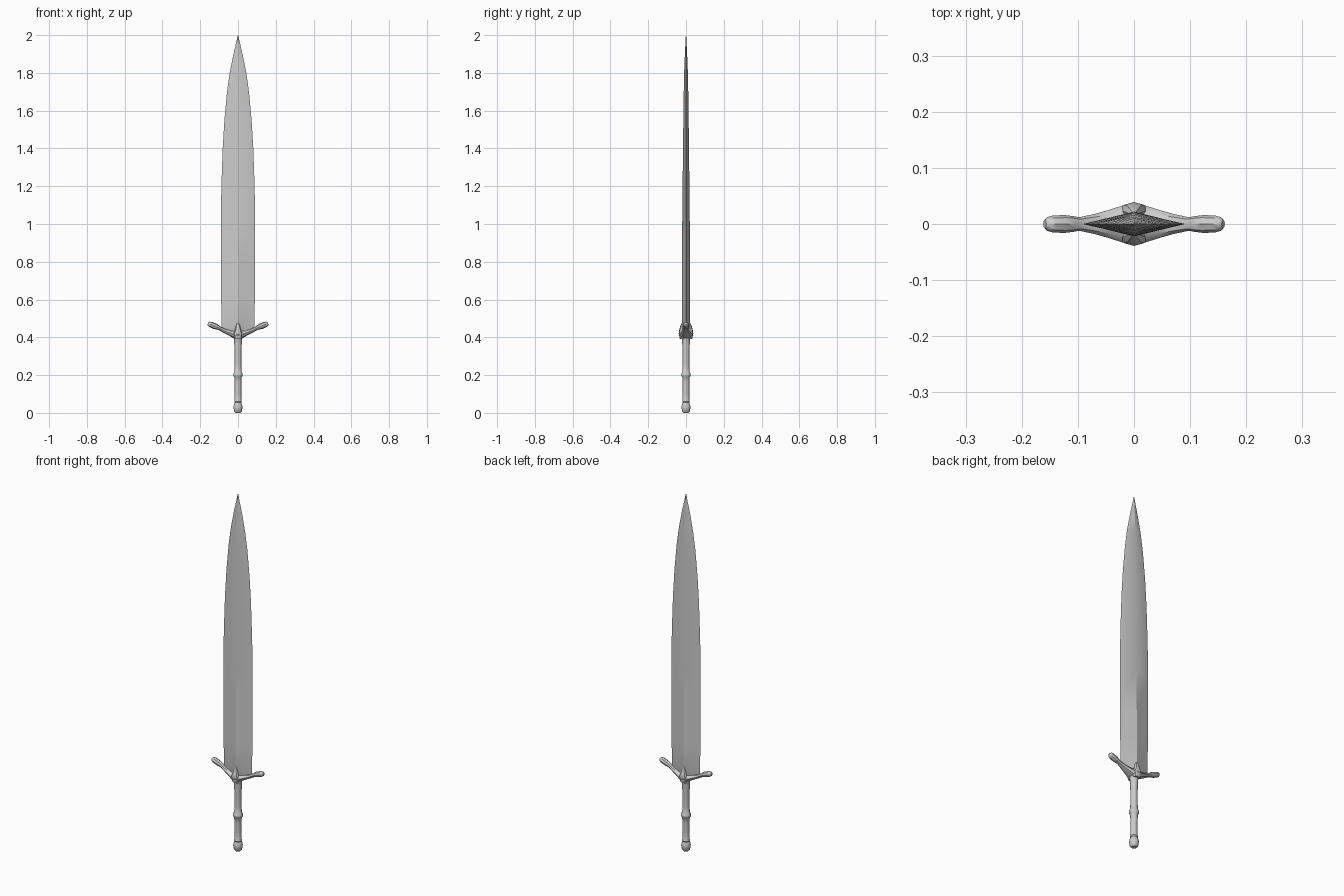
import bpy, bmesh, math
from mathutils import Vector


def loft(name, rings, n=8, angle=40, phase=0.0):
    """Skin a row of elliptical rings: (centre, u semi-axis, v semi-axis)."""
    bm = bmesh.new()
    loops = []
    for c, u, v in rings:
        c, u, v = Vector(c), Vector(u), Vector(v)
        loops.append([bm.verts.new(c + u * math.cos(a) + v * math.sin(a))
                      for a in (2 * math.pi * (i + phase) / n for i in range(n))])
    for a, b in zip(loops, loops[1:]):
        for i in range(n):
            j = (i + 1) % n
            bm.faces.new((a[i], a[j], b[j], b[i]))
    bm.faces.new(loops[0][::-1])
    bm.faces.new(loops[-1])
    bmesh.ops.remove_doubles(bm, verts=bm.verts, dist=1e-5)
    bmesh.ops.recalc_face_normals(bm, faces=bm.faces)
    me = bpy.data.meshes.new(name)
    bm.to_mesh(me)
    bm.free()
    ob = bpy.data.objects.new(name, me)
    bpy.context.collection.objects.link(ob)
    bpy.ops.object.select_all(action='DESELECT')
    ob.select_set(True)
    bpy.context.view_layer.objects.active = ob
    bpy.ops.object.shade_smooth_by_angle(angle=math.radians(angle))
    return ob


def upright(profile):
    return [((0, 0, z), (rx, 0, 0), (0, ry, 0)) for z, rx, ry in profile]


# Blade: diamond section, leaf-shaped taper
loft("blade", upright([
    (0.41, 0.03, 0.021), (0.452, 0.087, 0.022), (0.6, 0.089, 0.022),
    (0.8, 0.091, 0.021), (1.0, 0.091, 0.020), (1.2, 0.088, 0.018),
    (1.4, 0.081, 0.016), (1.55, 0.072, 0.014), (1.7, 0.058, 0.012),
    (1.8, 0.044, 0.010), (1.9, 0.024, 0.006), (1.96, 0.010, 0.003),
    (2.0, 0.001, 0.001)]), n=4, angle=25)

# Grip with middle ring and pommel
loft("grip", upright([(z, r, r) for z, r in [
    (0.0, 0.014), (0.008, 0.021), (0.03, 0.025), (0.045, 0.022), (0.054, 0.018),
    (0.06, 0.021), (0.067, 0.018), (0.11, 0.018), (0.16, 0.018), (0.188, 0.020),
    (0.196, 0.026), (0.206, 0.026), (0.215, 0.020), (0.25, 0.018),
    (0.32, 0.018), (0.37, 0.021), (0.385, 0.021), (0.41, 0.028)]]), n=12, phase=0.5)

# Crossguard: swept-up arms, thick ridged centre, rounded ends
arm = [(0.0, 0.412, 0.039, 0.026), (0.02, 0.416, 0.033, 0.021),
       (0.045, 0.424, 0.025, 0.014), (0.07, 0.434, 0.018, 0.012),
       (0.098, 0.448, 0.012, 0.010), (0.108, 0.453, 0.014, 0.013),
       (0.125, 0.460, 0.016, 0.016), (0.145, 0.468, 0.015, 0.015),
       (0.155, 0.472, 0.012, 0.012), (0.159, 0.474, 0.007, 0.007)]
rings = []
for s, part in ((-1, arm[:0:-1]), (1, arm)):
    for x, z, ry, rz in part:
        tilt = s * 0.42 * min(1, x / 0.04)
        rings.append(((s * x, 0, z), (0, ry, 0),
                      (-rz * math.sin(tilt), 0, rz * math.cos(tilt))))
loft("crossguard", rings, n=8)

# Pointed tongue of the guard on each blade face
for label, s in (("front", -1), ("back", 1)):
    loft(label + "_tongue", [
        ((0, s * 0.018, 0.39), (0.020, 0, 0), (0, 0.014, 0)),
        ((0, s * 0.022, 0.42), (0.026, 0, 0), (0, 0.017, 0)),
        ((0, s * 0.022, 0.437), (0.017, 0, 0), (0, 0.014, 0)),
        ((0, s * 0.020, 0.462), (0.011, 0, 0), (0, 0.010, 0)),
        ((0, s * 0.018, 0.478), (0.004, 0, 0), (0, 0.004, 0))], n=8)
